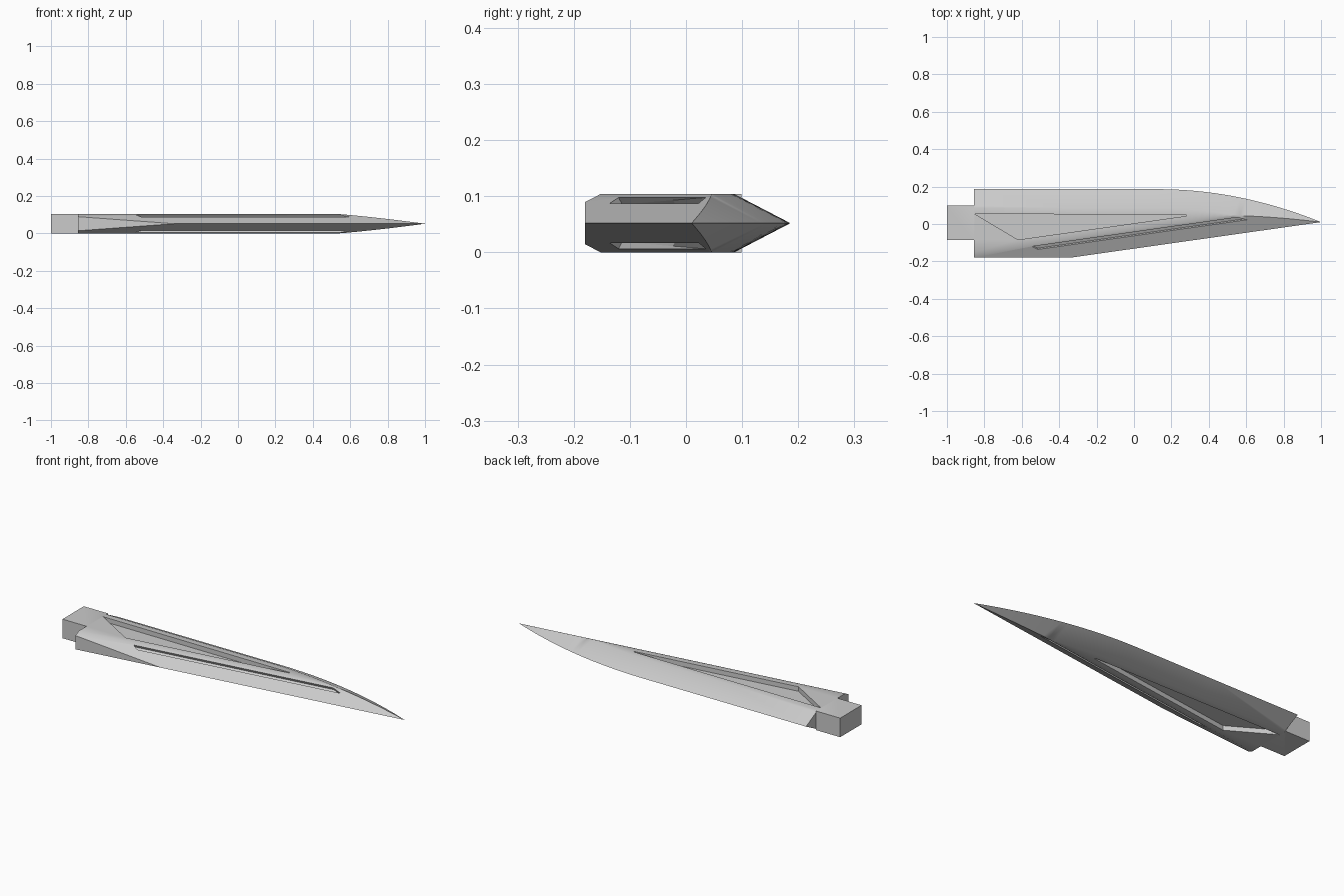
import bpy, bmesh, math
from mathutils import Vector

cube = bpy.data.objects.get("Cube")
if cube:
    bpy.data.objects.remove(cube, do_unlink=True)

HALF = 0.052                      # half thickness, also the height of the edge plane
BEVEL = 0.1                       # width of the ground bevels
BACK, HEEL, BELLY, TIP = -0.855, -0.34, 0.13, 1.0
LOW, HIGH, TIP_Y = -0.18, 0.186, 0.01
SLOPE = (TIP_Y - LOW) / (TIP - HEEL)
COS = math.cos(math.atan(SLOPE))

steel = bpy.data.materials.new("grey steel")
steel.use_nodes = True
grey = (0.6, 0.6, 0.6, 1)
steel.diffuse_color = grey
steel.node_tree.nodes["Principled BSDF"].inputs["Base Color"].default_value = grey


def make_object(name, bm):
    bmesh.ops.remove_doubles(bm, verts=bm.verts, dist=1e-5)
    bmesh.ops.recalc_face_normals(bm, faces=bm.faces)
    mesh = bpy.data.meshes.new(name)
    bm.to_mesh(mesh)
    bm.free()
    mesh.materials.append(steel)
    obj = bpy.data.objects.new(name, mesh)
    bpy.context.collection.objects.link(obj)
    return obj


def prism(bm, lower, upper):
    a = [bm.verts.new(p) for p in lower]
    b = [bm.verts.new(p) for p in upper]
    bm.faces.new(a)
    bm.faces.new(b)
    for i in range(len(a)):
        j = (i + 1) % len(a)
        bm.faces.new((a[i], a[j], b[j], b[i]))


def apply_boolean(target, tool, operation):
    mod = target.modifiers.new(operation, 'BOOLEAN')
    mod.operation, mod.solver, mod.object = operation, 'EXACT', tool
    bpy.context.view_layer.objects.active = target
    bpy.ops.object.modifier_apply(modifier=mod.name)
    bpy.data.objects.remove(tool, do_unlink=True)


def straight_edge(x):
    return LOW + (x - HEEL) * SLOPE


def section(x):
    """Blade outline at x: two bevels meeting a flat, or each other near the tip."""
    line = straight_edge(x)
    t = max(0, (x - BELLY) / (TIP - BELLY))
    curve = HIGH - (HIGH - TIP_Y) * t * t
    cos_c = math.cos(math.atan(2 * (HIGH - TIP_Y) * t / (TIP - BELLY)))
    low_ridge, high_ridge = line + BEVEL / COS, curve - BEVEL / cos_c
    top = HALF
    if low_ridge > high_ridge:
        low_ridge = high_ridge = (line * COS + curve * cos_c) / (COS + cos_c)
        top = HALF * (low_ridge - line) * COS / BEVEL
    start = max(line, LOW)
    blunt = HALF * (start - line) * COS / BEVEL
    half = [(start, blunt), (low_ridge, top), (high_ridge, top)]
    ring = half + [(curve, 0)] + [(y, -z) for y, z in reversed(half)]
    return [Vector((x, y, HALF + z)) for y, z in ring]


# Blade lofted through its sections
stations = [BACK, HEEL, BELLY] + [BELLY + (TIP - BELLY) * i / 26 for i in range(1, 27)]
bm = bmesh.new()
rings = [[bm.verts.new(p) for p in section(x)] for x in stations]
for r, s in zip(rings, rings[1:]):
    for i in range(len(r)):
        j = (i + 1) % len(r)
        bm.faces.new((r[i], r[j], s[j], s[i]))
bm.faces.new(rings[0])
blade = make_object("blade", bm)

# Recessed panel and slanted slot, cut into both sides
panel = [(BACK + 0.003, 0.054), (0.28, 0.049), (0.28, 0.043), (-0.62, -0.084)]
slot = [(-0.545, 0.088), (-0.513, 0.068), (0.604, 0.068), (0.55, 0.088)]
tilt = HALF / BEVEL
normal = Vector((SLOPE * COS * -tilt, -tilt * -COS * -1, 1)).normalized()
bm = bmesh.new()
for side in (1, -1):
    def flip(p):
        return Vector((p.x, p.y, HALF + side * p.z))
    prism(bm, [flip(Vector((x, y, HALF - 0.025))) for x, y in panel],
          [flip(Vector((x, y, HALF + 0.03))) for x, y in panel])
    out = Vector((SLOPE * COS * tilt, -COS * tilt, 1)).normalized()
    base = [Vector((x, straight_edge(x) + d / COS, d * tilt)) for x, d in slot]
    prism(bm, [flip(p - out * 0.014) for p in base], [flip(p + out * 0.02) for p in base])
apply_boolean(blade, make_object("recess_cutter", bm), 'DIFFERENCE')

# Square tang at the back
bm = bmesh.new()
outline = [(-1, -0.085), (BACK, -0.085), (BACK, 0.099), (-1, 0.099)]
prism(bm, [(x, y, 0) for x, y in outline], [(x, y, 2 * HALF) for x, y in outline])
apply_boolean(blade, make_object("tang", bm), 'UNION')

bpy.ops.object.select_all(action='DESELECT')
blade.select_set(True)
bpy.context.view_layer.objects.active = blade
bpy.ops.object.shade_smooth_by_angle(angle=math.radians(30))
